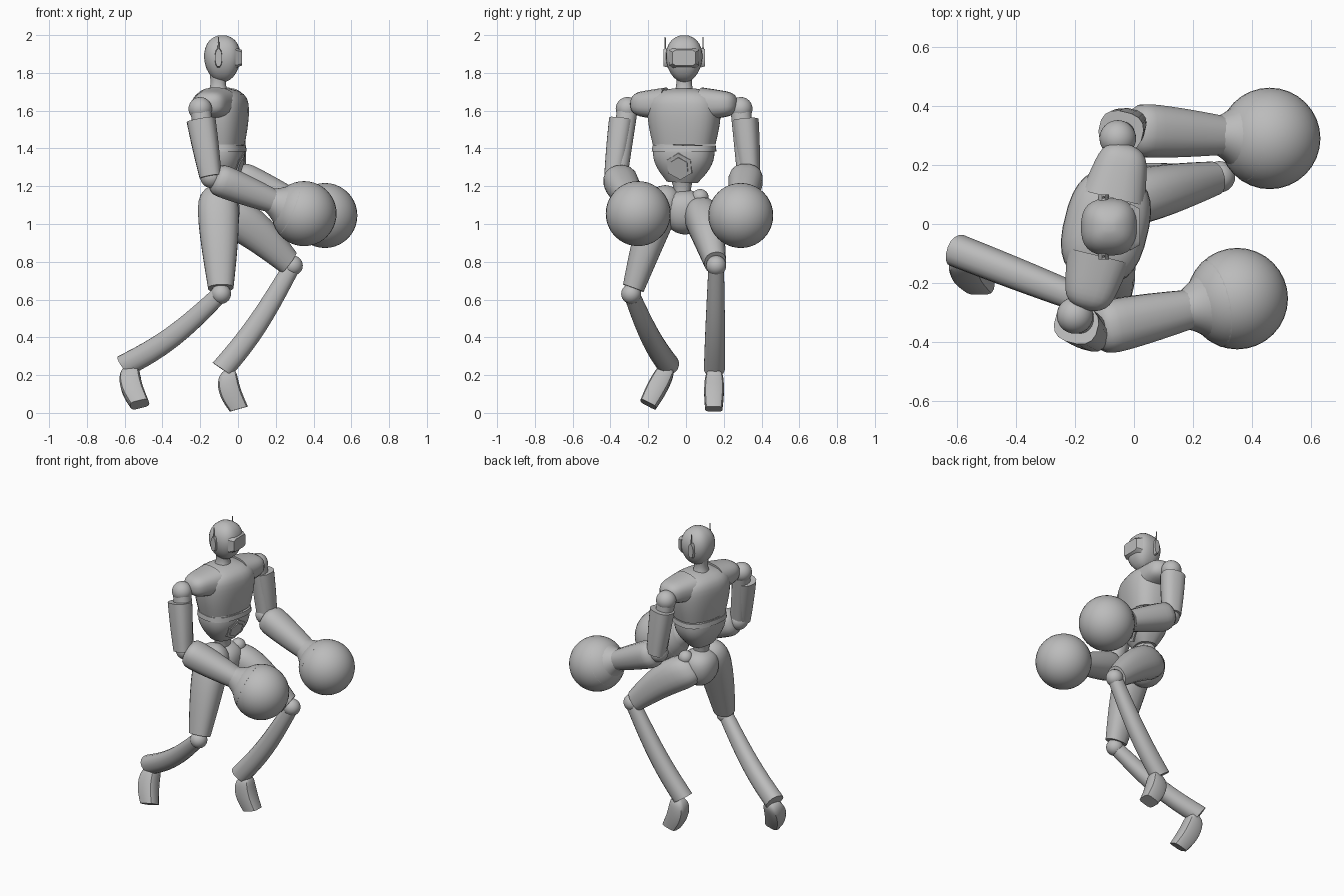
import bpy, bmesh, math
from mathutils import Vector

default_cube = bpy.data.objects.get("Cube")
if default_cube:
    bpy.data.objects.remove(default_cube, do_unlink=True)

grey = bpy.data.materials.new("plain grey")
grey.use_nodes = True
grey.diffuse_color = (.5, .5, .5, 1)
grey.node_tree.nodes["Principled BSDF"].inputs["Base Color"].default_value = grey.diffuse_color

FORWARD, LEFT, UP = Vector((1, 0, 0)), Vector((0, 1, 0)), Vector((0, 0, 1))
SHOULDER_LINE = Vector((.24, .97, 0)).normalized()   # the chest is turned a little
CHEST_FACING = SHOULDER_LINE.cross(UP)


def finish(name, bm):
    bmesh.ops.recalc_face_normals(bm, faces=bm.faces)
    mesh = bpy.data.meshes.new(name)
    bm.to_mesh(mesh)
    bm.free()
    mesh.materials.append(grey)
    part = bpy.data.objects.new(name, mesh)
    bpy.context.collection.objects.link(part)
    bpy.ops.object.select_all(action='DESELECT')
    part.select_set(True)
    bpy.context.view_layer.objects.active = part
    bpy.ops.object.shade_smooth_by_angle(angle=math.radians(40))


def ball(name, centre, radius):
    bm = bmesh.new()
    bmesh.ops.create_uvsphere(bm, u_segments=32, v_segments=20, radius=radius)
    bmesh.ops.translate(bm, vec=centre, verts=bm.verts)
    finish(name, bm)


def limb(name, start, end, first, last, bulge=0, depth=1, side=LEFT, bow=UP * 0,
         base=0, crown=0, power=2.3, sides=20, steps=14):
    """Tapered superellipse body; base and crown round off its two ends."""
    bm = bmesh.new()
    axis = (end - start).normalized()
    across = (side - axis * side.dot(axis)).normalized()
    normal = across.cross(axis)
    rings = []
    for step in range(steps + 1):
        t = (1 - math.cos(math.pi * step / steps)) / 2
        t = min(max(t, .003), .997)
        arch = math.sin(math.pi * t)
        radius = first + (last - first) * t + bulge * arch
        if base:
            radius *= math.sqrt(1 - (1 - t) ** base)
        if crown:
            radius *= math.sqrt(1 - t ** crown)
        centre = start.lerp(end, t) + bow * arch
        ring = []
        for k in range(sides):
            angle = math.tau * (k + .5) / sides
            c, s = (math.copysign(abs(f(angle)) ** (2 / power), f(angle))
                    for f in (math.cos, math.sin))
            ring.append(bm.verts.new(centre + radius * (across * c + normal * s * depth)))
        rings.append(ring)
    for lower, upper in zip(rings, rings[1:]):
        for k in range(sides):
            j = (k + 1) % sides
            bm.faces.new((lower[k], lower[j], upper[j], upper[k]))
    bm.faces.new(rings[0])
    bm.faces.new(rings[-1])
    finish(name, bm)


# Head and neck
skull = Vector((-.083, -.01, 1.88))
neck = Vector((-.105, -.01, 1.72))
limb("head", skull - UP * .13, skull + UP * .12, .09, .112, bulge=.002,
     base=4, crown=4, power=2.6, sides=28)
limb("visor", skull + FORWARD * .07, skull + FORWARD * .104, .082, .062,
     depth=.68, power=6, sides=8, steps=1)
limb("neck", neck - UP * .04, neck + UP * .07, .06, .045, bulge=-.01)

# Chest, abdomen and waist
torso = Vector((-.095, -.01, 1.42))
waist = Vector((-.1, -.02, 1.22))
limb("chest", torso, torso + UP * .3, .165, .19, bulge=.015, depth=.74,
     side=SHOULDER_LINE, crown=10, power=2.6, sides=28)
limb("abdomen", torso, waist, .16, .08, bulge=.03, depth=.78,
     side=SHOULDER_LINE, power=2.6, sides=28)
limb("abdomen_band", torso - UP * .005, torso - UP * .035, .166, .17, depth=.78,
     side=SHOULDER_LINE, power=2.6, sides=28, steps=1)
limb("waist", waist + UP * .03, waist - UP * .13, .065, .055, bulge=-.015)
buckle = torso - UP * .1 + CHEST_FACING * .06
buckle_facing = (CHEST_FACING - UP * .35).normalized()
limb("belly_hexagon", buckle, buckle + buckle_facing * .05, .084, .074,
     side=SHOULDER_LINE, power=2, sides=6, steps=1)
limb("belly_hexagon_plate", buckle, buckle + buckle_facing * .056, .056, .052,
     side=SHOULDER_LINE, power=2, sides=6, steps=1)

# Matching parts on both sides of the head and chest
shoulder_centre = torso + UP * .215
for sign, label in ((1, "left_"), (-1, "right_")):
    ear = skull + LEFT * sign * .1 - FORWARD * .02
    limb(label + "ear_plate", ear - LEFT * sign * .03, ear + LEFT * sign * .01,
         .022, .018, depth=2.6, side=FORWARD, sides=12)
    limb(label + "antenna", ear - UP * .04, ear + UP * .11, .007, .003, sides=6)
    outward = SHOULDER_LINE * sign
    limb(label + "shoulder_cap", shoulder_centre + outward * .1,
         shoulder_centre + outward * .29, .112, .076, depth=.78,
         side=CHEST_FACING, crown=9, power=2.6)

# Arms
ARMS = {"left_": ((-.055, .29, 1.61), (-.02, .32, 1.26), (.46, .29, 1.045)),
        "right_": ((-.2, -.31, 1.61), (-.14, -.36, 1.25), (.35, -.253, 1.055))}
for label, joints in ARMS.items():
    shoulder, elbow, glove = map(Vector, joints)
    wrist = elbow.lerp(glove, .68)
    outward = SHOULDER_LINE * math.copysign(.022, shoulder.y)
    ball(label + "shoulder_joint", shoulder, .062)
    ball(label + "elbow_joint", elbow, .06)
    limb(label + "upper_arm", shoulder, elbow, .055, .05)
    limb(label + "upper_arm_sleeve", shoulder.lerp(elbow, .16) + outward, elbow + outward,
         .066, .05, bulge=.002, depth=1.15, side=SHOULDER_LINE, power=2.6, sides=16)
    limb(label + "forearm", elbow.lerp(wrist, .01), wrist, .096, .066,
         bulge=.004, depth=.95, base=18, sides=16)
    limb(label + "glove_cuff", wrist.lerp(glove, -.25), wrist.lerp(glove, .5),
         .058, .15, bulge=-.012, power=2, sides=32)
    ball(label + "glove", glove, .172)

# Pelvis
hips = Vector((-.1, -.005, 1.07))
limb("pelvis", hips - UP * .125, hips + UP * .11, .12, .12, depth=.95, base=4, crown=6)
ball("left_hip_knob", hips + LEFT * .08 + UP * .07 + FORWARD * .05, .045)

# Legs, with the feet pointing down on their toes
LEGS = {"left_": ((-.13, .06, 1.09), (.29, .16, .78), (-.085, .15, .23), (.005, .147, .02)),
        "right_": ((-.11, -.08, 1.2), (-.09, -.29, .63), (-.6, -.09, .25), (-.52, -.2, .045))}
for label, joints in LEGS.items():
    hip, knee, ankle, toe = map(Vector, joints)
    limb(label + "thigh", hip, hip.lerp(knee, .95), .098, .058, bulge=.012, depth=1.16,
         bow=UP * .035, base=9)
    ball(label + "knee", knee, .053)
    limb(label + "shin", knee.lerp(ankle, .03), ankle, .042, .056, bulge=.003,
         depth=1.1, bow=UP * -.035, sides=16)
    limb(label + "foot", ankle + FORWARD * .03, toe, .044, .046, bulge=.008, depth=1.1,
         bow=FORWARD * -.02, base=12, power=4, sides=12)
